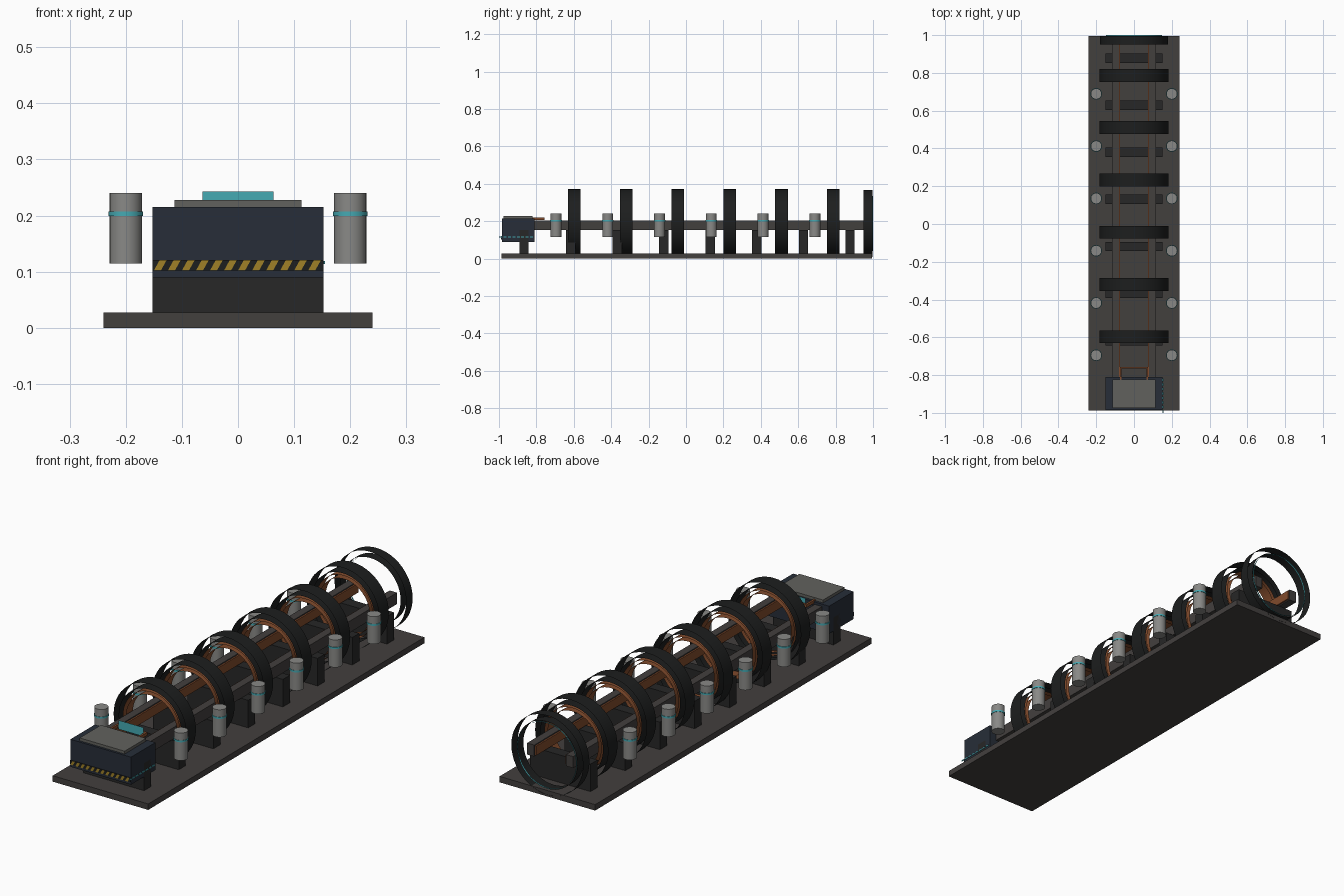
import bpy, math

if "Cube" in bpy.data.objects:
    bpy.data.objects.remove(bpy.data.objects["Cube"])

def mat(name, r, g, b):
    m = bpy.data.materials.new(name)
    m.diffuse_color = (r, g, b, 1)
    m.use_nodes = True
    m.node_tree.nodes["Principled BSDF"].inputs["Base Color"].default_value = m.diffuse_color
    return m

BASE = mat("base_grey", .055, .05, .048)
BLACK = mat("black", .012, .013, .013)
DARK = mat("dark_support", .02, .02, .02)
NAVY = mat("navy", .02, .027, .04)
COPPER = mat("copper", .22, .07, .025)
STEEL = mat("steel", .25, .25, .24)
PANEL = mat("panel_grey", .12, .12, .11)
CYAN = mat("cyan", .06, .4, .45)
YELLOW = mat("yellow", .35, .22, .02)

def finish(name, me, m):
    ob = bpy.data.objects.new(name, me)
    bpy.context.collection.objects.link(ob)
    me.materials.append(m)
    return ob

def mesh(name, verts, faces, m):
    me = bpy.data.meshes.new(name)
    me.from_pydata(verts, [], faces)
    return finish(name, me, m)

def box(name, x, y, z, m):
    v = [(a, b, c) for a in x for b in y for c in z]
    f = [(0, 1, 3, 2), (4, 6, 7, 5), (0, 4, 5, 1), (2, 3, 7, 6), (0, 2, 6, 4), (1, 5, 7, 3)]
    return mesh(name, v, f, m)

def band(name, r, y, width, m, inward=False, n=48):
    """Open-ended hoop around the barrel axis."""
    v, f = [], []
    for i in range(n):
        a = 2 * math.pi * i / n
        for s in (-.5, .5):
            v.append((r * math.cos(a), y + s * width, .188 + r * math.sin(a)))
        j = (i + 1) % n
        q = (2 * i, 2 * i + 1, 2 * j + 1, 2 * j)
        f.append(q if inward else q[::-1])
    ob = mesh(name, v, f, m)
    for p in ob.data.polygons:
        p.use_smooth = True

def smooth(ob):
    bpy.ops.object.shade_smooth_by_angle(angle=math.radians(40))

# base plate and cross supports
box("base_plate", (-.24, .24), (-.987, .995), (0, .027), BASE)
for i in range(8):
    y = -.866 + .249 * i
    box(f"support_{i}", (-.152, .152), (y - .025, y + .025), (.027, .152), DARK)

# rails with copper liners
for s, side in ((-1, "left"), (1, "right")):
    box(f"rail_{side}", sorted((s * .08, s * .116)), (-.86, .975), (.152, .204), BASE)
    box(f"rail_liner_{side}", sorted((s * .073, s * .08)), (-.86, .97), (.157, .199), COPPER)

# accelerator coils: open hoops
for i in range(6):
    y = -.597 + .2768 * i
    band(f"coil_shell_{i}", .183, y, .068, BLACK)
    band(f"coil_shell_inner_{i}", .158, y, .068, BLACK, True)
    band(f"coil_winding_{i}", .143, y, .05, COPPER)
    band(f"coil_winding_inner_{i}", .128, y, .05, COPPER, True)

# muzzle hoop
band("muzzle_shell", .18, .973, .046, BLACK)
band("muzzle_inner", .152, .973, .046, BLACK, True)
band("muzzle_glow", .148, .997, .006, CYAN)

# capacitors with glow bands
for s, side in ((-1, "left"), (1, "right")):
    for i in range(6):
        loc = (s * .2, -.695 + .2768 * i)
        for part, r, h, z, m in (("capacitor", .029, .125, .1775, STEEL),
                                 ("capacitor_band", .031, .008, .203, CYAN)):
            bpy.ops.mesh.primitive_cylinder_add(vertices=24, radius=r, depth=h, location=(*loc, z))
            ob = bpy.context.object
            ob.name = f"{part}_{side}_{i}"
            ob.data.materials.append(m)
            smooth(ob)

# breech housing and lid
box("breech_housing", (-.152, .152), (-.985, -.81), (.09, .215), NAVY)
box("breech_lid", (-.113, .113), (-.975, -.822), (.215, .228), PANEL)

# hazard strip: dark backing with slanted yellow bars
box("hazard_backing", (-.152, .152), (-.988, -.985), (.102, .121), BLACK)
for i in range(12):
    x = -.15 + .025 * i
    y = -.9885
    mesh(f"hazard_bar_{i}", [(x, y, .102), (x + .0125, y, .102), (x + .023, y, .121), (x + .0105, y, .121)],
         [(0, 1, 2, 3)], YELLOW)

# dashed status light on the right of the housing
for i in range(8):
    y = -1 + .0238 * i
    box(f"status_dash_{i}", (.152, .155), (y, y + .016), (.114, .119), CYAN)

# copper loading frame and display behind the lid
for s, side in ((-1, "left"), (1, "right")):
    box(f"frame_{side}", sorted((s * .066, s * .075)), (-.822, -.757), (.207, .221), COPPER)
box("frame_back", (-.075, .075), (-.766, -.757), (.207, .221), COPPER)
mesh("display", [(-.063, -.768, .202), (.063, -.768, .202), (.063, -.768, .243), (-.063, -.768, .243)],
     [(0, 1, 2, 3)], CYAN)
